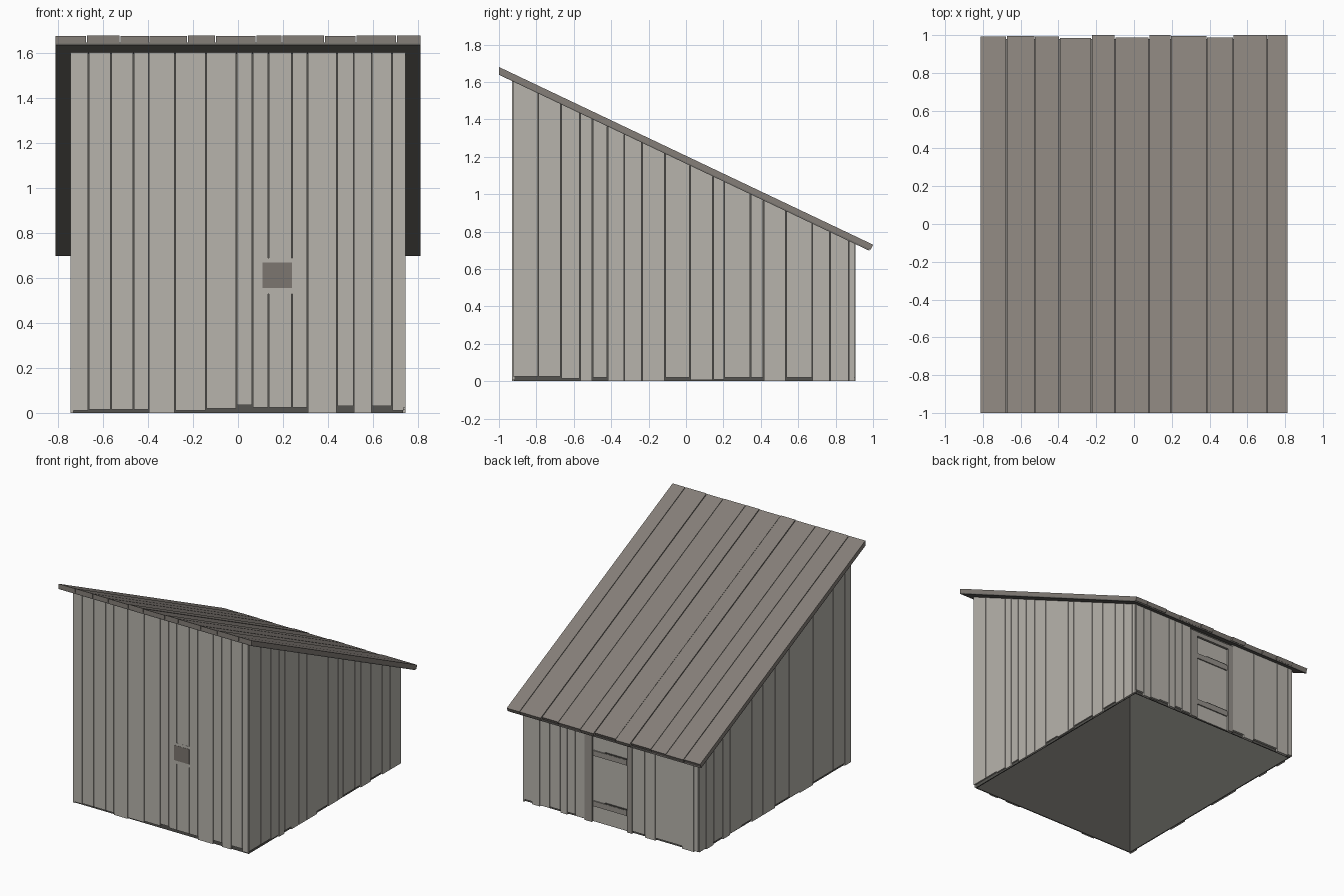
import bpy
import bmesh
from mathutils import Vector

cube = bpy.data.objects.get("Cube")
if cube:
    bpy.data.objects.remove(cube, do_unlink=True)


def material(name, rgb):
    mat = bpy.data.materials.new(name)
    mat.use_nodes = True
    mat.diffuse_color = (*rgb, 1)
    mat.node_tree.nodes["Principled BSDF"].inputs["Base Color"].default_value = (*rgb, 1)
    return mat


WALL = material("weathered grey wood", (0.475, 0.455, 0.415))
ROOF = material("brown grey wood", (0.235, 0.212, 0.19))
HATCH = material("dull brown wood", (0.2, 0.182, 0.162))
FRAME = material("mid grey wood", (0.3, 0.282, 0.255))
LINING = material("shaded roof wood", (0.16, 0.15, 0.138))
DARK = material("dark inner wood", (0.09, 0.088, 0.079))

SLOPE = -0.475
GAP = 0.002


def underside(y):
    return 1.163 + SLOPE * y


def prism(bm, points, offset):
    """Extrude a flat outline by an offset into a closed solid."""
    start = [bm.verts.new(p) for p in points]
    end = [bm.verts.new(Vector(p) + Vector(offset)) for p in points]
    bm.faces.new(start)
    bm.faces.new(end[::-1])
    for i in range(len(points)):
        j = (i + 1) % len(points)
        bm.faces.new((start[j], start[i], end[i], end[j]))


def box(bm, x0, x1, y0, y1, z0, z1):
    prism(bm, [(x0, y0, z0), (x0, y1, z0), (x0, y1, z1), (x0, y0, z1)], (x1 - x0, 0, 0))


def sloped_board(bm, x0, x1, y0, y1, z0):
    """Upright board whose top follows the roof."""
    prism(bm, [(x0, y0, z0), (x0, y1, z0), (x0, y1, underside(y1)), (x0, y0, underside(y0))],
          (x1 - x0, 0, 0))


def finish(bm, name, mat):
    bmesh.ops.recalc_face_normals(bm, faces=bm.faces)
    mesh = bpy.data.meshes.new(name)
    bm.to_mesh(mesh)
    bm.free()
    mesh.materials.append(mat)
    obj = bpy.data.objects.new(name, mesh)
    bpy.context.collection.objects.link(obj)


def boxes(name, mat, *sizes):
    bm = bmesh.new()
    for size in sizes:
        box(bm, *size)
    finish(bm, name, mat)


def spans(seams):
    return [(a + GAP, b - GAP) for a, b in zip(seams, seams[1:])]


# Thin dark inner walls, open at the bottom
bm = bmesh.new()
for x0, x1, y0, y1 in [(-0.734, 0.734, -0.919, -0.911), (-0.734, 0.734, 0.88, 0.888),
                       (-0.734, -0.726, -0.911, 0.88), (0.726, 0.734, -0.911, 0.88)]:
    sloped_board(bm, x0, x1, y0, y1, 0)
finish(bm, "inner_walls", DARK)


def end_wall(name, seams, lifts, y0, y1):
    """Planks side by side across x."""
    bm = bmesh.new()
    for (a, b), lift in zip(spans(seams), lifts):
        sloped_board(bm, a, b, y0, y1, lift / 100)
    finish(bm, name, WALL)


def side_wall(name, seams, lifts, x0, x1):
    """Planks side by side along y."""
    bm = bmesh.new()
    for (a, b), lift in zip(spans(seams), lifts):
        sloped_board(bm, x0, x1, a, b, lift / 100)
    finish(bm, name, WALL)


end_wall("front_wall_planks",
         [-.738, -.665, -.565, -.465, -.397, -.28, -.142, -.006, .065, .135,
          .24, .31, .44, .515, .595, .685, .738],
         [1, 1.5, 1.5, 1.5, 0, 1, 2, 3.5, 2.5, 2.5, 2.5, 0, 3, 0, 3, 1], -0.929, -0.917)
end_wall("back_wall_planks_left",
         [.222, .3, .368, .426, .517, .6, .666, .738], [1, 2, 0, 2, 1, 0, 2], 0.886, 0.905)
end_wall("back_wall_planks_right",
         [-.738, -.7, -.6, -.376, -.285, -.18], [1, 0, 2, 0, 2], 0.886, 0.905)
side_wall("left_wall_planks",
          [-.928, -.79, -.668, -.567, -.5, -.42, -.33, -.235, -.112, .022, .145,
           .205, .345, .415, .535, .675, .77, .87, .903],
          [2.5, 2.5, 1.5, 0, 2, 0, 0, 0, 2, .7, 1, 2, 2, 0, 2, 0, 0, 0], 0.732, 0.745)
side_wall("right_wall_planks",
          [-.928, -.85, -.71, -.47, -.31, -.18, -.01, .14, .27, .39, .53, .62,
           .73, .82, .903],
          [0, 2, 2, 0, 1, 2, 0, 0, 2, 1, 0, 2, 0, 1], -0.745, -0.732)

# Small hatch on the front
boxes("hatch_backing", WALL, (0.125, 0.25, -0.93, -0.918, 0.53, 0.69))
boxes("hatch_plate", HATCH, (0.11, 0.24, -0.9315, -0.92, 0.555, 0.67))

# Recessed back door with frame and cross battens
boxes("door_panel", WALL, (-0.137, 0.16, 0.88, 0.891, 0.005, 0.68))
boxes("door_frame", FRAME,
      (0.16, 0.22, 0.885, 0.907, 0, 0.72),
      (-0.178, -0.137, 0.885, 0.907, 0, 0.72),
      (-0.137, 0.16, 0.885, 0.905, 0.685, 0.72))
boxes("door_battens", FRAME, *[(-0.13, 0.155, 0.888, 0.9, z, z + 0.04) for z in (0.12, 0.505)])
boxes("door_batten_gaps", DARK,
      *[(-0.125, 0.06, 0.888, 0.8985, z, z + 0.008) for z in (0.16, 0.545)])

# Roof boards with uneven back ends, over a thin lining
roof_seams = [-.815, -.675, -.525, -.395, -.225, -.1, .08, .195, .385, .525, .705, .815]
back_trim = [.8, .4, .8, 1.4, 0, 1.2, 0, .5, 1.2, 0, 0]
bm = bmesh.new()
for (a, b), trim in zip(spans(roof_seams), back_trim):
    back = 1 - trim / 100
    drop = trim / 400
    outline = [(-1, 1.205 - SLOPE - drop), (back, 1.205 + SLOPE * back - drop),
               (back - 0.012, 1.173 + SLOPE * (back - 0.012)), (-1, 1.169 - SLOPE)]
    prism(bm, [(a, y, z) for y, z in outline], (b - a, 0, 0))
finish(bm, "roof_boards", ROOF)

bm = bmesh.new()
lining = [(y, underside(y) + h) for y, h in ((-1, 0), (-1, 0.01), (0.98, 0.01), (0.98, 0))]
prism(bm, [(-0.813, y, z) for y, z in lining], (1.626, 0, 0))
finish(bm, "roof_lining", LINING)
